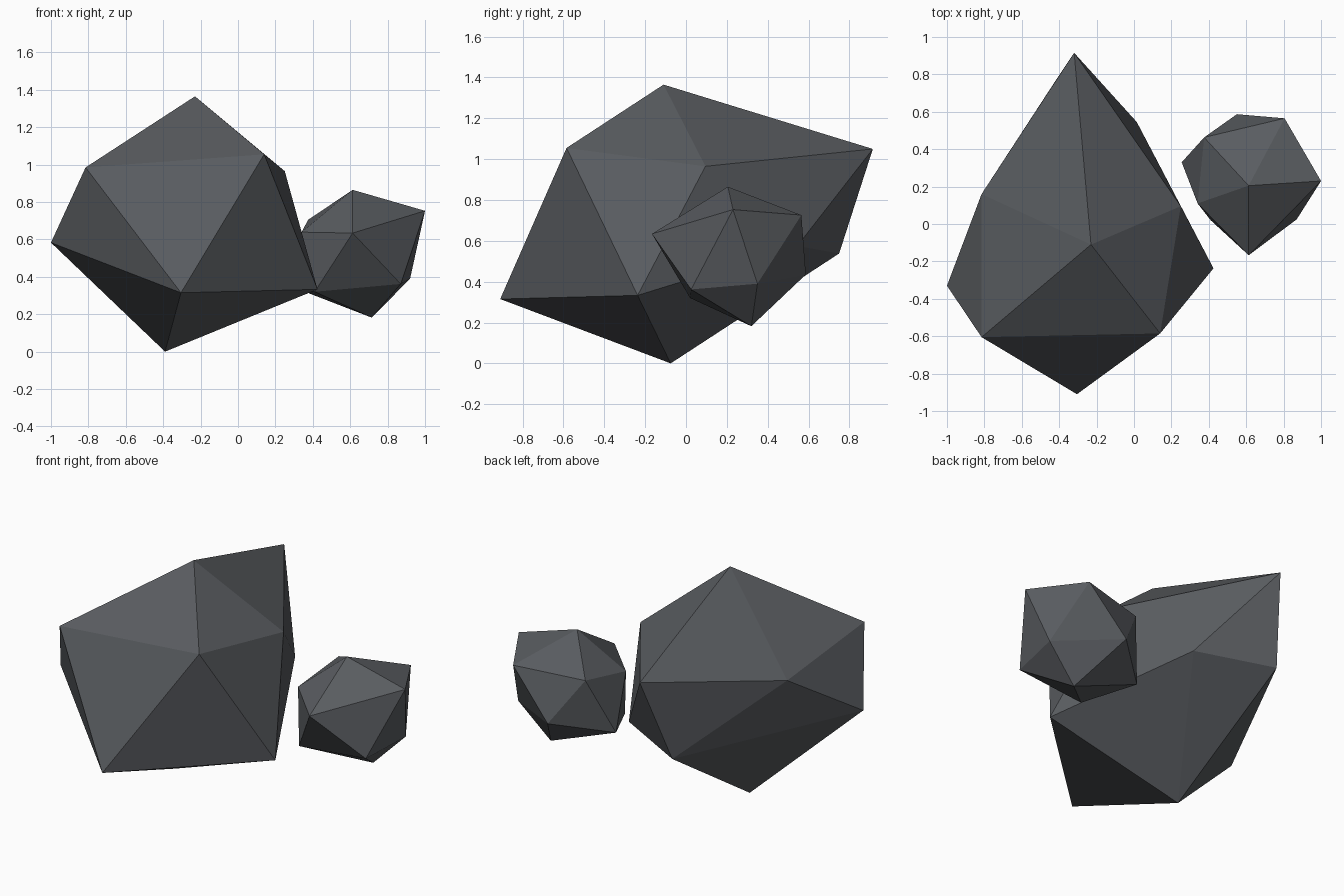
import bpy

# One dark stone colour for both rocks
stone = bpy.data.materials.new("dark_grey_stone")
stone.diffuse_color = (0.100, 0.107, 0.117, 1)


def rock(name, top, upper, lower, bottom):
    """Irregular 20-sided rock: two staggered rings of five, closed by two tips."""
    verts = [top, *upper, *lower, bottom]
    faces = []
    for i in range(5):
        j = (i + 1) % 5
        u0, u1, l0, l1 = 1 + i, 1 + j, 6 + i, 6 + j
        faces += [(0, u0, u1), (u0, l0, u1), (u1, l0, l1), (11, l1, l0)]
    mesh = bpy.data.meshes.new(name)
    mesh.from_pydata(verts, [], faces)
    mesh.materials.append(stone)
    mesh.update()
    obj = bpy.data.objects.new(name, mesh)
    bpy.context.collection.objects.link(obj)
    return obj


# Large boulder, pointed towards the back
rock("large_rock",
     (-0.23, -0.11, 1.365),
     [(-0.815, -0.605, 0.985), (0.14, -0.585, 1.055), (0.25, 0.095, 0.965),
      (-0.32, 0.915, 1.05), (-0.815, 0.16, 0.908)],
     [(-0.305, -0.91, 0.315), (0.425, -0.237, 0.333), (0.015, 0.545, 0.575),
      (-0.43, 0.75, 0.538), (-1.0, -0.33, 0.583)],
     (-0.39, -0.075, 0.0))

# Small rock beside it, clear of the ground
rock("small_rock",
     (0.613, 0.205, 0.865),
     [(0.613, -0.167, 0.634), (1.0, 0.23, 0.753), (0.805, 0.565, 0.726),
      (0.375, 0.463, 0.705), (0.34, 0.11, 0.639)],
     [(0.87, 0.025, 0.362), (0.92, 0.35, 0.39), (0.55, 0.587, 0.435),
      (0.255, 0.33, 0.36), (0.41, 0.02, 0.32)],
     (0.715, 0.32, 0.182))
